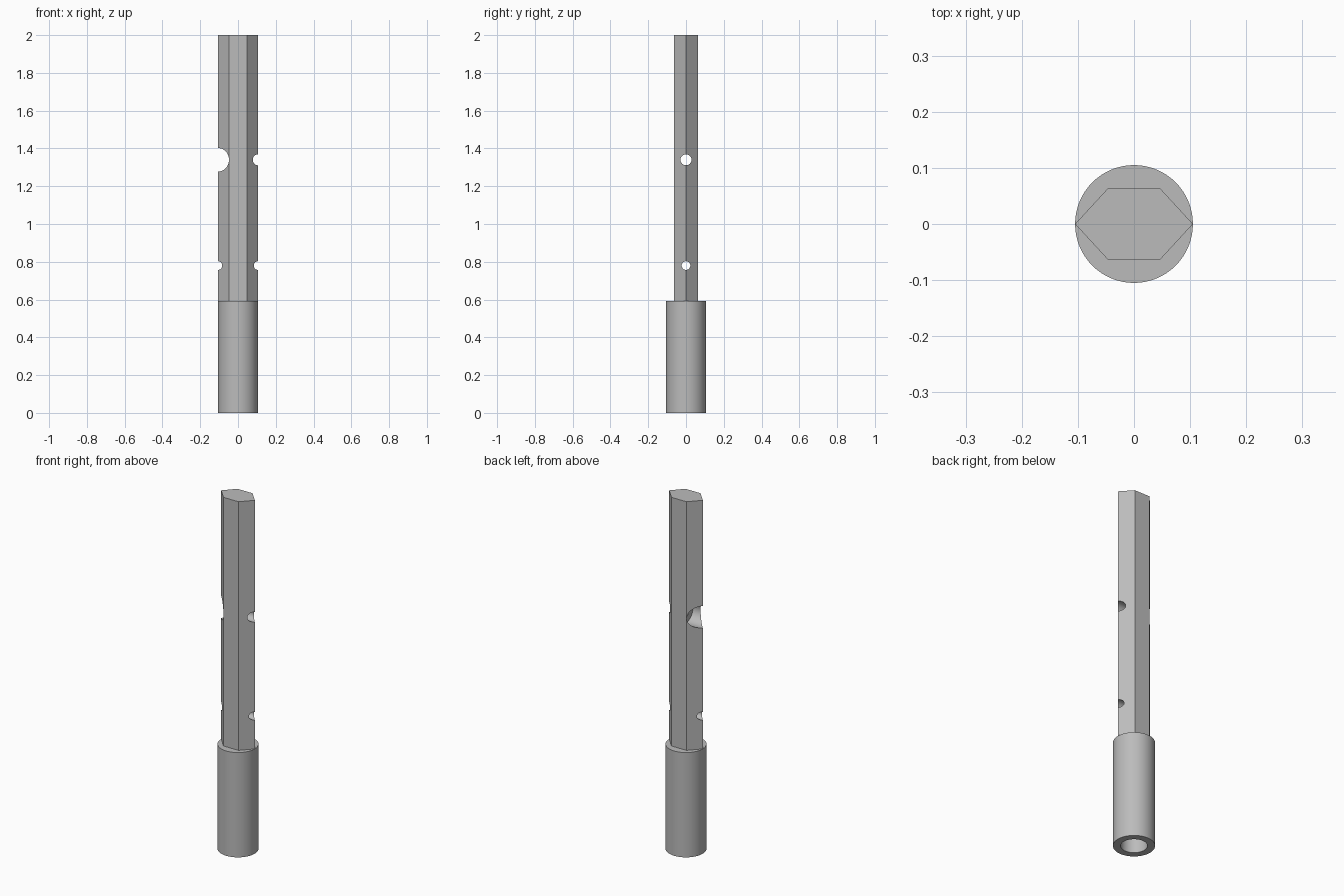
import bpy, bmesh, math
from mathutils import Matrix

cube = bpy.data.objects.get("Cube")
if cube:
    bpy.data.objects.remove(cube, do_unlink=True)

steel = bpy.data.materials.new("plain grey")
steel.use_nodes = True
grey = (0.5, 0.5, 0.5, 1)
steel.diffuse_color = grey
steel.node_tree.nodes["Principled BSDF"].inputs["Base Color"].default_value = grey


def prism(name, outline, z0, z1):
    """Extrude a flat outline upwards into a closed solid."""
    bm = bmesh.new()
    base = bm.faces.new([bm.verts.new((x, y, z0)) for x, y in outline])
    top = bmesh.ops.extrude_face_region(bm, geom=[base])["geom"]
    verts = [v for v in top if isinstance(v, bmesh.types.BMVert)]
    bmesh.ops.translate(bm, verts=verts, vec=(0, 0, z1 - z0))
    bmesh.ops.recalc_face_normals(bm, faces=bm.faces)
    mesh = bpy.data.meshes.new(name)
    bm.to_mesh(mesh)
    bm.free()
    mesh.materials.append(steel)
    ob = bpy.data.objects.new(name, mesh)
    bpy.context.collection.objects.link(ob)
    return ob


def circle(r, n=64):
    return [(r * math.cos(math.tau * i / n), r * math.sin(math.tau * i / n)) for i in range(n)]


def drill(name, target, r, start, end, z=None):
    """Cut a round hole along x at height z, or along z when no height is given."""
    cutter = prism(name, circle(r), start, end)
    if z is not None:
        turn = Matrix.Translation((0, 0, z)) @ Matrix.Rotation(math.pi / 2, 4, "Y")
        cutter.data.transform(turn)
    mod = target.modifiers.new(name, "BOOLEAN")
    mod.operation, mod.solver, mod.object = "DIFFERENCE", "EXACT", cutter
    return cutter


R, FLAT, HALF = 0.105, 0.047, 0.063      # bar and collar section
COLLAR_TOP = 0.593

# Six-sided bar with cross holes and a counterbore on one edge
bar = prism("hex_bar", [(R, 0), (FLAT, HALF), (-FLAT, HALF),
                        (-R, 0), (-FLAT, -HALF), (FLAT, -HALF)], COLLAR_TOP, 2)
cutters = [
    drill("lower_pin_hole", bar, 0.023, -0.3, 0.3, 0.78),
    drill("upper_bolt_hole", bar, 0.029, -0.3, 0.3, 1.34),
    drill("bolt_counterbore", bar, 0.062, -0.3, 0.0, 1.34),
]

# Round collar with a blind socket underneath
collar = prism("socket_collar", circle(R), 0, COLLAR_TOP)
cutters.append(drill("socket_bore", collar, 0.067, -0.1, 0.5))

# Bake the holes, remove the cutters and smooth the round walls
for ob in (bar, collar):
    bpy.ops.object.select_all(action="DESELECT")
    ob.select_set(True)
    bpy.context.view_layer.objects.active = ob
    for mod in list(ob.modifiers):
        bpy.ops.object.modifier_apply(modifier=mod.name)
    bpy.ops.object.shade_smooth_by_angle(angle=math.radians(30))
for cutter in cutters:
    bpy.data.objects.remove(cutter, do_unlink=True)
